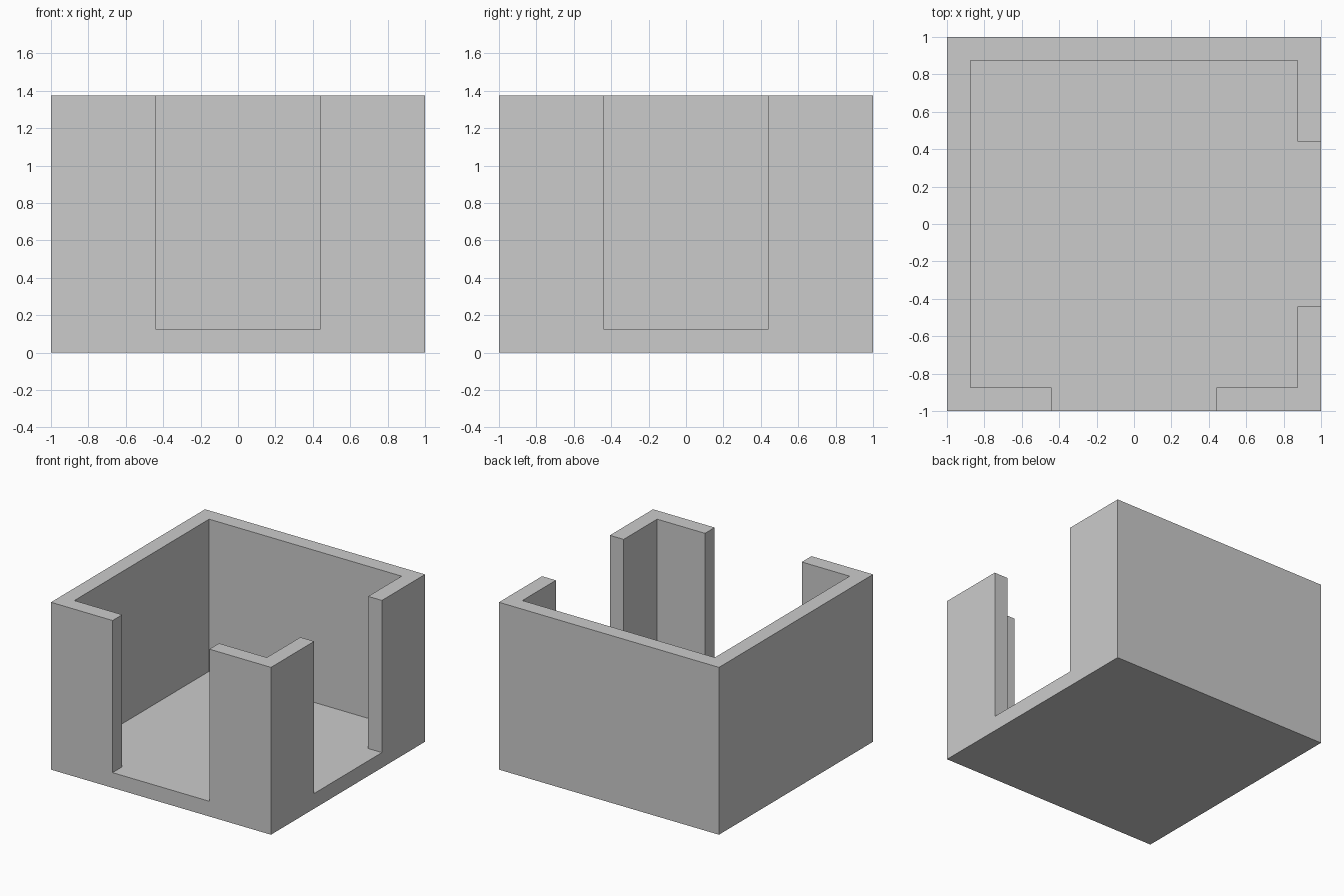
import bpy
import bmesh

if "Cube" in bpy.data.objects:
    bpy.data.objects.remove(bpy.data.objects["Cube"])

HALF, HEIGHT, THICK, GAP = 1.0, 1.375, 0.125, 0.44
INNER = HALF - THICK
OUT = HALF + 0.2


def prism(name, outline, z0, z1):
    """Extrude a counter-clockwise plan outline from z0 up to z1."""
    bm = bmesh.new()
    base = bm.faces.new([bm.verts.new((x, y, z0)) for x, y in outline])
    top = bmesh.ops.extrude_face_region(bm, geom=[base], use_keep_orig=True)["geom"]
    for v in top:
        if isinstance(v, bmesh.types.BMVert):
            v.co.z = z1
    bmesh.ops.recalc_face_normals(bm, faces=bm.faces)
    mesh = bpy.data.meshes.new(name)
    bm.to_mesh(mesh)
    bm.free()
    obj = bpy.data.objects.new(name, mesh)
    bpy.context.collection.objects.link(obj)
    return obj


# Solid block
block = prism("open_room", [(-HALF, -HALF), (HALF, -HALF), (HALF, HALF), (-HALF, HALF)], 0, HEIGHT)

# Room interior with doorways through the front and right walls
interior = prism("interior_cutter", [
    (-INNER, -INNER),
    (-GAP, -INNER), (-GAP, -OUT), (GAP, -OUT), (GAP, -INNER),
    (INNER, -INNER),
    (INNER, -GAP), (OUT, -GAP), (OUT, GAP), (INNER, GAP),
    (INNER, INNER), (-INNER, INNER),
], THICK, HEIGHT + 0.2)
interior.hide_render = True
interior.display_type = 'WIRE'

# Hollow out the block, leaving the floor and walls
cut = block.modifiers.new("hollow", 'BOOLEAN')
cut.operation = 'DIFFERENCE'
cut.solver = 'EXACT'
cut.object = interior
